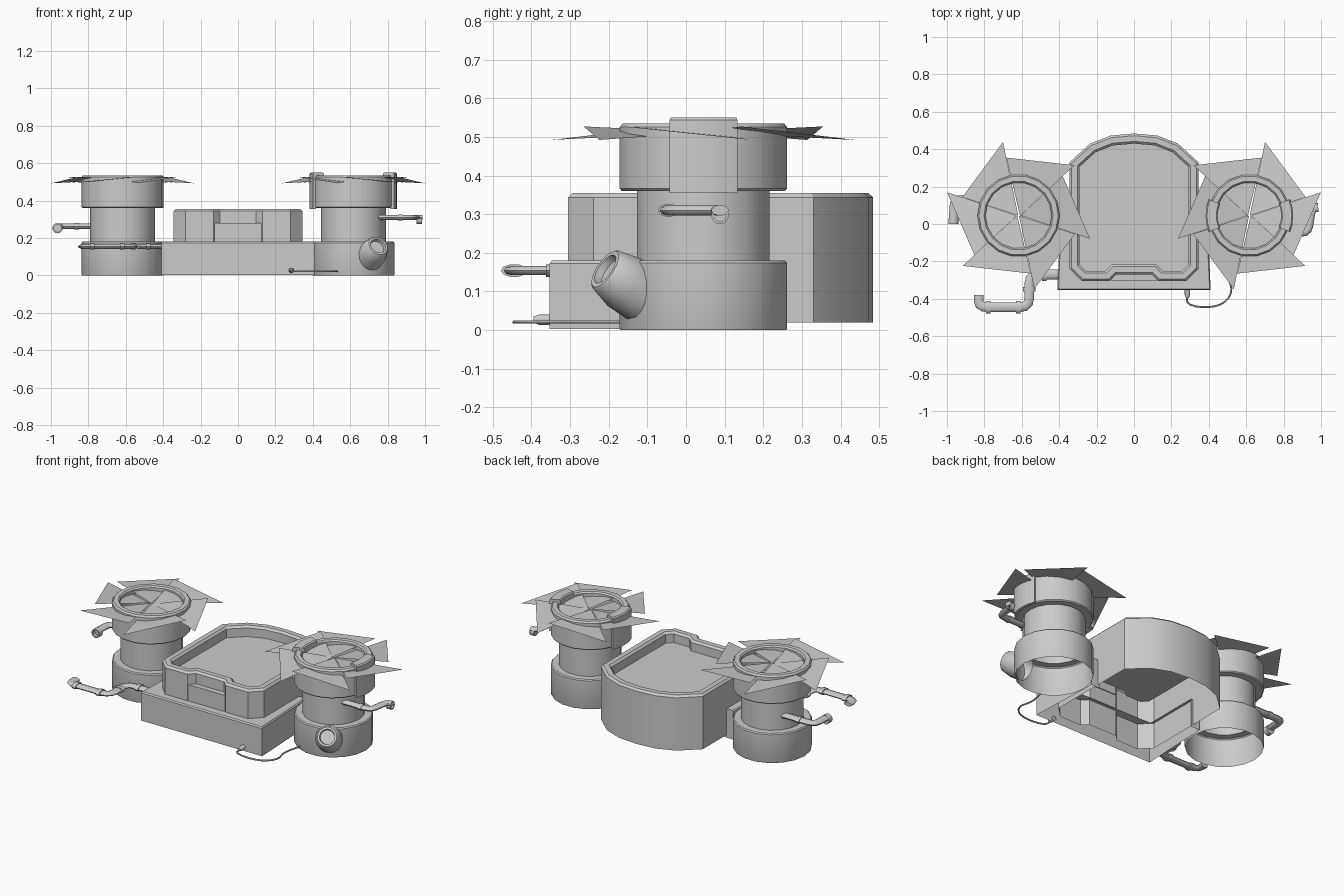
import bpy, bmesh
from math import sin, cos, pi, radians
from mathutils import Vector

if "Cube" in bpy.data.objects:
    bpy.data.objects.remove(bpy.data.objects["Cube"])

TX, TY = 0.617, 0.045      # tower centre


def make(name, verts, faces, smooth=35, recalc=False):
    me = bpy.data.meshes.new(name)
    me.from_pydata(verts, [], faces)
    bm = bmesh.new()
    bm.from_mesh(me)
    if recalc:
        bmesh.ops.recalc_face_normals(bm, faces=bm.faces)
    bm.to_mesh(me)
    bm.free()
    ob = bpy.data.objects.new(name, me)
    bpy.context.collection.objects.link(ob)
    if smooth:
        bpy.ops.object.select_all(action='DESELECT')
        ob.select_set(True)
        bpy.context.view_layer.objects.active = ob
        bpy.ops.object.shade_smooth_by_angle(angle=radians(smooth))
    return ob


def loft(name, rings, cap_end=False, cap_start=False, **kw):
    """Skin a list of closed rings with quads."""
    n = len(rings[0])
    faces = [(i * n + j, i * n + (j + 1) % n, (i + 1) * n + (j + 1) % n, (i + 1) * n + j)
             for i in range(len(rings) - 1) for j in range(n)]
    if cap_end:
        faces.append(tuple(range((len(rings) - 1) * n, len(rings) * n)))
    if cap_start:
        faces.append(tuple(reversed(range(n))))
    return make(name, [v for r in rings for v in r], faces, **kw)


def lathe(name, profile, centre, axis=(0, 0, 1), n=16, **kw):
    rot = Vector((0, 0, 1)).rotation_difference(Vector(axis))
    c = Vector(centre)
    rings = [[c + rot @ Vector((r * cos(2 * pi * i / n), r * sin(2 * pi * i / n), z))
              for i in range(n)] for r, z in profile]
    return loft(name, rings, **kw)


def tube(name, pts, r, flat=1.0, z=0.0, n=10, bend=0.035):
    """Tube through xy points with rounded corners, squashed in z by flat."""
    pts = [Vector((x, y, 0)) for x, y in pts]
    path = [pts[0]]
    for a, b, c in zip(pts, pts[1:], pts[2:]):
        p = b + (a - b).normalized() * min(bend, (a - b).length * .49)
        q = b + (c - b).normalized() * min(bend, (c - b).length * .49)
        path += [p * (1 - t) ** 2 + b * 2 * t * (1 - t) + q * t * t for t in (0, .33, .67, 1)]
    path.append(pts[-1])
    rings = []
    for i, p in enumerate(path):
        t = (path[min(i + 1, len(path) - 1)] - path[max(i - 1, 0)]).normalized()
        s = Vector((t.y, -t.x, 0))
        rings.append([p + s * r * cos(2 * pi * k / n) + Vector((0, 0, z + flat * r * sin(2 * pi * k / n)))
                      for k in range(n)])
    return loft(name, rings, True, True, smooth=45)


def inset(poly, d):
    """Offset a counter-clockwise outline inwards with mitred corners."""
    out = []
    for i, p in enumerate(poly):
        a, b = Vector(poly[i - 1]), Vector(poly[(i + 1) % len(poly)])
        p = Vector(p)
        e, f = (p - a).normalized(), (b - p).normalized()
        n1, n2 = Vector((-e.y, e.x)), Vector((-f.y, f.x))
        out.append(p + (n1 + n2) * d / (1 + n1.dot(n2)))
    return out


# Basin: outline with chamfered front corners, notched front and arched back
half = [(.095, -.27), (.13, -.305), (.28, -.305), (.345, -.24), (.345, .33),
        (.235, .43), (.125, .473)]
outline = half + [(0, .484)] + [(-x, y) for x, y in reversed(half)]
levels = [(0, .02), (0, .343), (.012, .355), (.042, .355), (.054, .343), (.054, .29)]
loft("basin", [[(p.x, p.y, z) for p in inset(outline, d)] for d, z in levels],
     cap_end=True, smooth=25)

# Panel set in the notch of the basin front
make("basin_panel", [(x, y, z) for z in (.18, .28) for x, y in
     ((-.125, -.303), (.125, -.303), (.095, -.265), (-.095, -.265))],
     [(0, 1, 5, 4), (4, 5, 6, 7), (1, 2, 6, 5), (3, 0, 4, 7)], smooth=0)

# Front plinth: open-bottomed shell wrapping the basin front and sides
u = [(-.39, .1), (-.41, -.353), (.41, -.353), (.39, .1)]
v = [(-.33, .1), (-.33, -.25), (.33, -.25), (.33, .1)]
vs = ([(x, y, .003) for x, y in u] + [(x, y, .172) for x, y in u]
      + [(x * .985, y + (.006 if y < 0 else 0), .18) for x, y in u]
      + [(x, y, .18) for x, y in v] + [(x, y, .003) for x, y in (v[0], v[3])])
fs = []
for i in range(3):
    fs += [(i + k, i + 1 + k, i + 5 + k, i + 4 + k) for k in (0, 4, 8)]
fs += [(0, 4, 8, 12, 16), (3, 17, 15, 11, 7)]
make("plinth", vs, fs, smooth=0, recalc=True)

# Twin towers with fan blades
tower = [(.218, 0), (.22, .005), (.22, .174), (.214, .18), (.174, .18), (.174, .36), (.214, .36),
         (.22, .366), (.22, .525), (.212, .535), (.185, .535), (.177, .527), (.177, .5)]
for side, s in (("left", -1), ("right", 1)):
    lathe(side + "_tower", tower, (s * TX, TY, 0), n=18)
    bv, bf = [], []
    for k in range(6):
        a, b = radians(102 + 60 * k), radians(162 + 60 * k)
        bv += [(s * (TX - .01 * cos(a)), TY, .512),
               (s * (TX - .402 * cos(a)), TY + .402 * sin(a), .492),
               (s * (TX - .317 * cos(b)), TY + .317 * sin(b), .527)]
        bf.append((3 * k, 3 * k + 1, 3 * k + 2) if s < 0 else (3 * k + 2, 3 * k + 1, 3 * k))
    make(side + "_fan_blades", bv, bf, smooth=0)

# Clips over the right tower rim
section = [(.17, .5), (.17, .543), (.177, .55), (.227, .55), (.234, .543), (.234, .355), (.215, .355), (.215, .5)]
for side, mid in (("inner", pi), ("outer", 0)):
    rings = [[(TX + r * cos(mid + a), TY + r * sin(mid + a), z) for r, z in section]
             for a in (radians(d) for d in (-22, -11, 0, 11, 22))]
    loft(side + "_rim_clip", rings, True, True, recalc=True)

# Flattened drain pipe at the front left, with collars
tube("front_pipe", [(-.40, -.27), (-.56, -.27), (-.56, -.445), (-.83, -.445), (-.83, -.38)],
     .026, .48, .154, bend=.05)
for i, (x, y, dx, dy) in enumerate([(-.48, -.27, 1, 0), (-.56, -.35, 0, 1),
                                    (-.62, -.445, 1, 0), (-.78, -.445, 1, 0)]):
    tube("pipe_collar_%d" % i, [(x - dx * .012, y - dy * .012), (x + dx * .012, y + dy * .012)],
         .034, .5, .154)

# Small side pipes on the towers
tube("right_side_pipe", [(.75, -.045), (.93, -.045), (.95, .085), (.985, .088)], .023, .6, .31)
tube("right_pipe_collar", [(.855, -.045), (.88, -.045)], .028, .6, .31)
tube("left_side_pipe", [(-.75, .13), (-.96, .13), (-.965, .02)], .025, .6, .262)
tube("left_pipe_collar", [(-.85, .13), (-.875, .13)], .03, .6, .262)
lathe("left_pipe_end", [(.028, 0), (.028, .03), (.02, .03), (.02, .01)],
      (-.965, .03, .252), (0, -1, 0), n=12, cap_end=True, cap_start=True)
lathe("right_pipe_end", [(.023, 0), (.023, .03), (.016, .03), (.016, .01)],
      (.955, .088, .297), (1, 0, 0), n=12, cap_end=True, cap_start=True)

# Angled spout on the right tower
lathe("spout", [(.075, 0), (.075, .065), (.06, .125), (.055, .13), (.043, .13), (.04, .11)],
      (.70, -.11, .09), (.38, -.76, .52), n=18, cap_end=True)

# Power cable and plug
tube("cable", [(.285, -.38), (.28, -.43), (.38, -.45), (.48, -.43), (.53, -.36), (.50, -.28), (.53, -.16)],
     .005, 1, .021, n=6, bend=.06)
lathe("plug", [(.014, 0), (.014, .03), (.008, .045)], (.285, -.35, .027), (0, -1, 0), n=10,
      cap_end=True)
